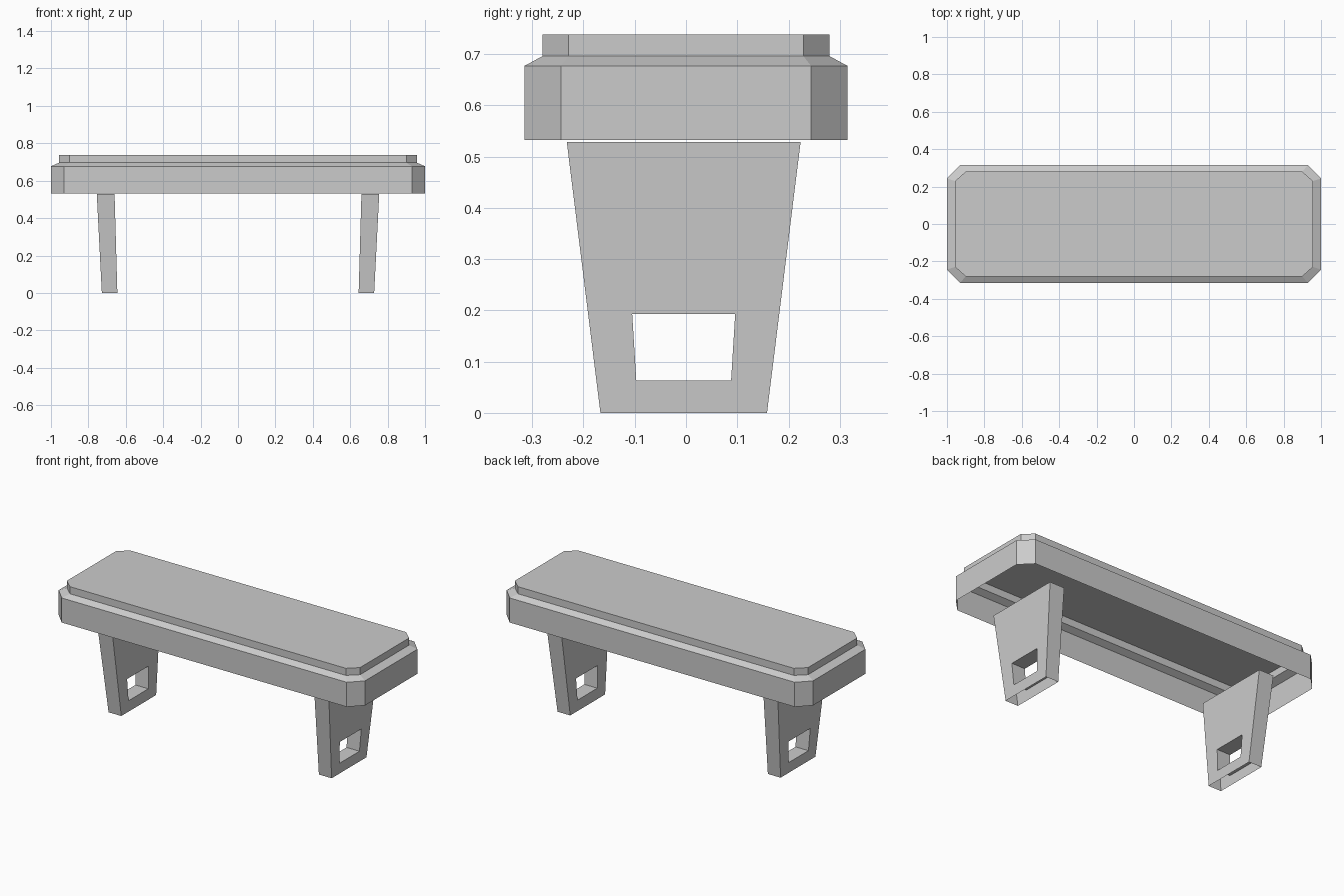
import bpy, bmesh

if "Cube" in bpy.data.objects:
    bpy.data.objects.remove(bpy.data.objects["Cube"])


def finish(bm, name):
    bmesh.ops.recalc_face_normals(bm, faces=bm.faces)
    mesh = bpy.data.meshes.new(name)
    bm.to_mesh(mesh)
    bm.free()
    obj = bpy.data.objects.new(name, mesh)
    bpy.context.collection.objects.link(obj)
    return obj


def octagon(bm, x, y, cx, cy, z):
    pts = [(x, -cy), (x, cy), (cx, y), (-cx, y),
           (-x, cy), (-x, -cy), (-cx, -y), (cx, -y)]
    return [bm.verts.new((px, py, z)) for px, py in pts]


# Seat: stepped octagonal shell, open underneath
bm = bmesh.new()
outer, inner = (1.0, 0.315, 0.93, 0.244), (0.957, 0.28, 0.90, 0.229)
rings = [octagon(bm, *outline, z) for outline, z in
         ((outer, 0.532), (outer, 0.677), (inner, 0.696), (inner, 0.738))]
for low, high in zip(rings, rings[1:]):
    for i in range(8):
        j = (i + 1) % 8
        bm.faces.new((low[i], low[j], high[j], high[i]))
bm.faces.new(rings[-1])
finish(bm, "seat")

# Legs: tapered hollow panels with a window through them, open at both ends
bm = bmesh.new()
levels = (0.0, 0.063, 0.193, 0.528)


def leg_side(x_bottom, x_top):
    grid = []
    for z in levels:
        t = z / levels[-1]
        x = x_bottom + (x_top - x_bottom) * t
        edge, window = 0.1625 + 0.0655 * t, 0.0886 + 0.0325 * t
        grid.append([bm.verts.new((x, y - 0.0045, z))
                     for y in (-edge, -window, window, edge)])
    for r in range(3):
        for c in range(3):
            if (r, c) != (1, 1):
                bm.faces.new((grid[r][c], grid[r][c + 1],
                              grid[r + 1][c + 1], grid[r + 1][c]))
    return grid


a, b = leg_side(0.645, 0.66), leg_side(0.728, 0.755)
# End walls, then the window lining
links = [((r, c), (r + 1, c)) for c in (0, 3) for r in range(3)]
links += [((1, 1), (1, 2)), ((1, 2), (2, 2)), ((2, 2), (2, 1)), ((2, 1), (1, 1))]
for (r, c), (s, d) in links:
    bm.faces.new((a[r][c], a[s][d], b[s][d], b[r][c]))
legs = finish(bm, "legs")
legs.modifiers.new("mirror", 'MIRROR').use_axis[0] = True
